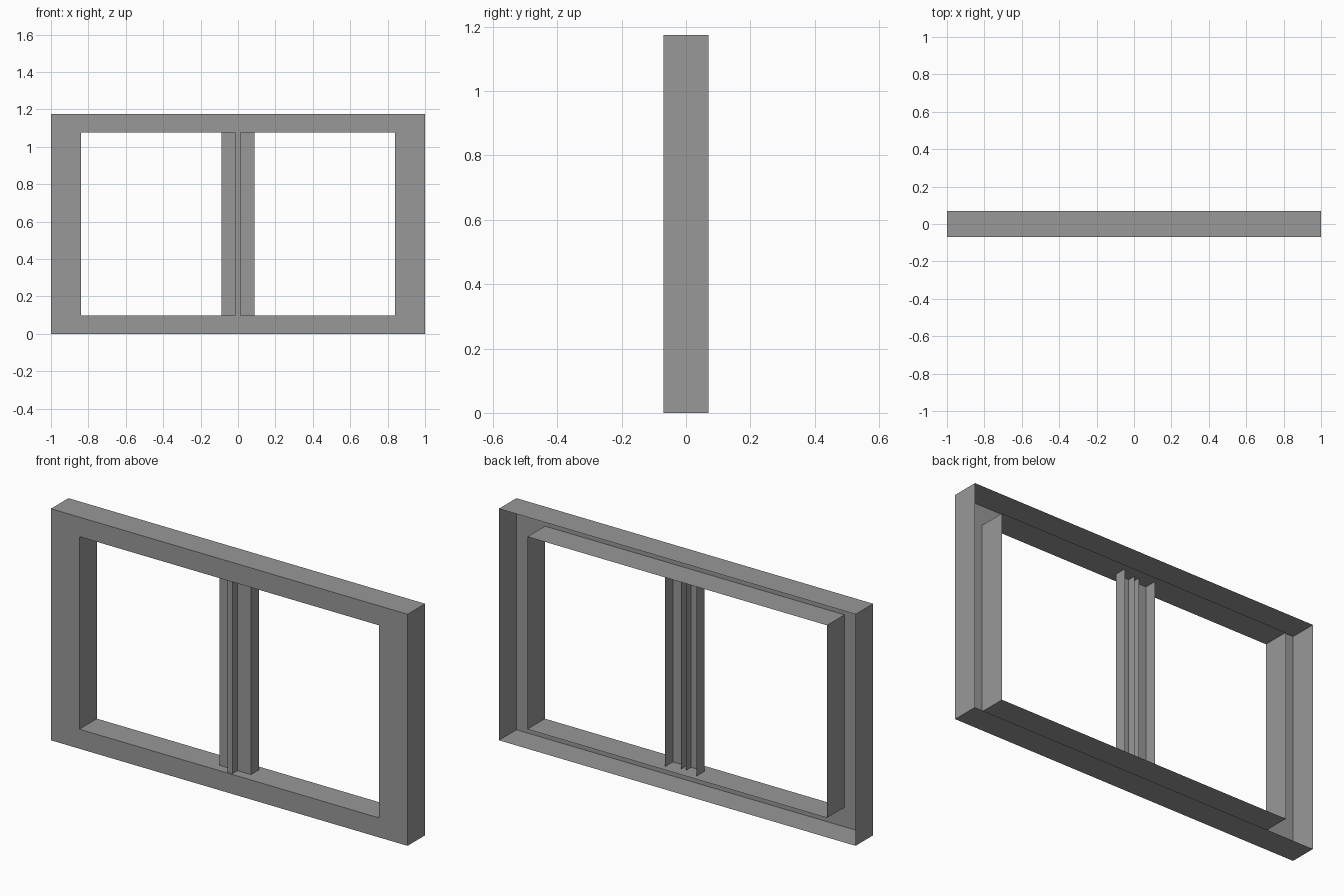
import bpy, bmesh

if "Cube" in bpy.data.objects:
    bpy.data.objects.remove(bpy.data.objects["Cube"])

H = 1.174                      # overall height
IX, Z0, Z1 = 0.84, 0.099, 1.075    # opening
D = 0.07                       # half depth

# Dark grey finish for all parts
grey = bpy.data.materials.new("dark_grey")
grey.diffuse_color = (0.316, 0.316, 0.316, 1)
grey.use_nodes = True
grey.node_tree.nodes["Principled BSDF"].inputs["Base Color"].default_value = grey.diffuse_color


def sheet(name, rows, closed):
    """Object made of quads between successive rows of points."""
    bm = bmesh.new()
    vs = [[bm.verts.new(p) for p in row] for row in rows]
    n = len(vs[0])
    for a, b in zip(vs, vs[1:]):
        for i in range(n if closed else n - 1):
            j = (i + 1) % n
            bm.faces.new((a[i], a[j], b[j], b[i]))
    # front plates look forward
    bm.normal_update()
    if any(f.normal.y > 0.9 for f in bm.faces):
        bmesh.ops.reverse_faces(bm, faces=bm.faces[:])
    me = bpy.data.meshes.new(name)
    bm.to_mesh(me)
    bm.free()
    me.materials.append(grey)
    bpy.context.collection.objects.link(bpy.data.objects.new(name, me))


def ring(x, z0, z1, y):
    return [(-x, y, z0), (x, y, z0), (x, y, z1), (-x, y, z1)]


def open_channel(name, profile):
    """Vertical sheet following an (x, y) profile."""
    sheet(name, [[(x, y, z) for x, y in profile] for z in (Z1, Z0)], False)


# Outer frame: front plate with outer and inner walls, open at the back
sheet("window_frame", [ring(1, 0, H, D), ring(1, 0, H, -D),
                       ring(IX, Z0, Z1, -D), ring(IX, Z0, Z1, D)], True)

# Two sash stiles, each a plate with a rear flange on its outer edge
for side, s in (("left", -1), ("right", 1)):
    open_channel("stile_" + side, [(s * 0.013, -0.022), (s * 0.089, -0.022),
                                   (s * 0.089, 0.042)])

# Centre bar standing proud between the stiles, open at the back
open_channel("centre_bar", [(-0.013, 0.02), (-0.013, -0.064),
                            (0.013, -0.064), (0.013, 0.02)])
